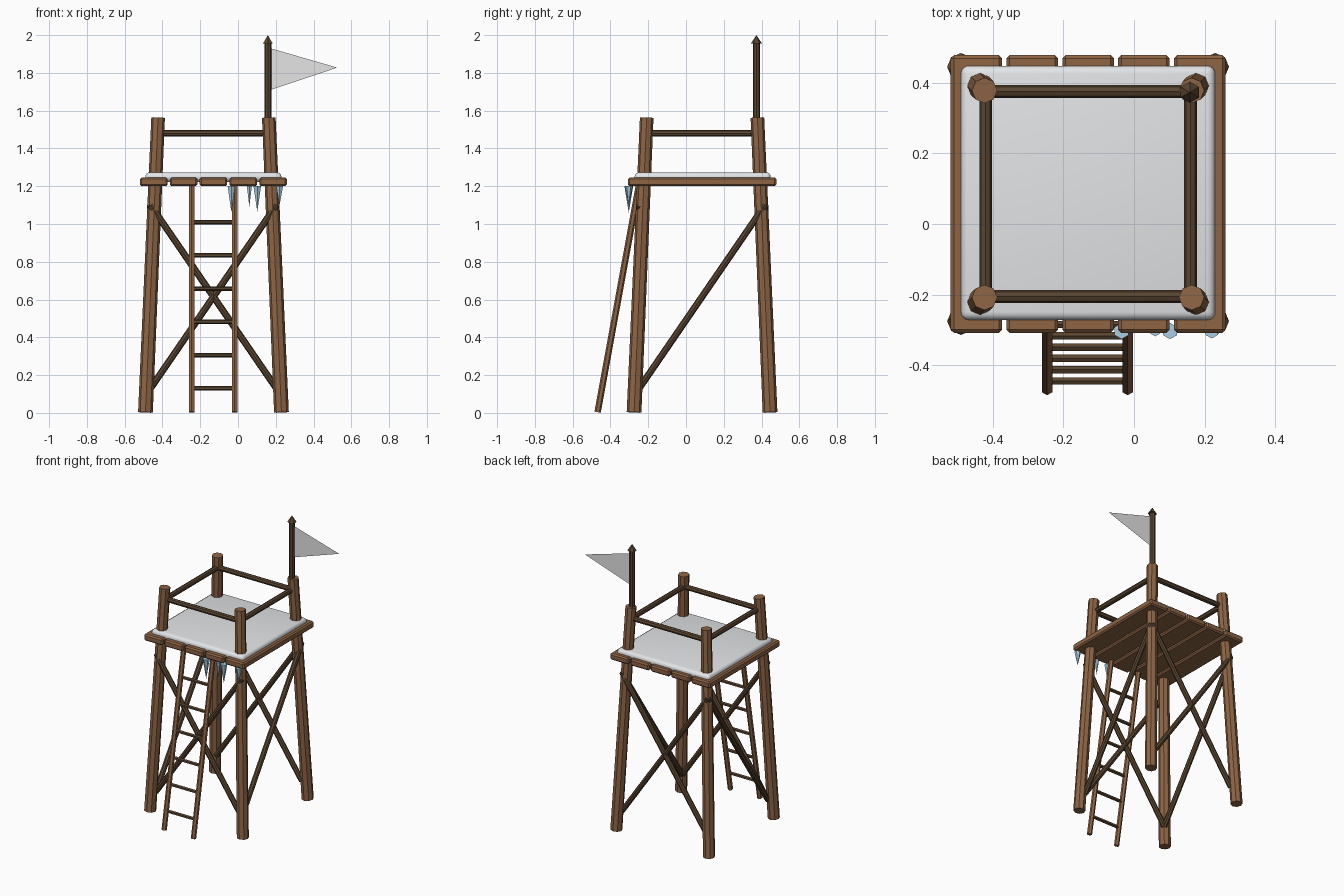
import bpy, bmesh, math
from mathutils import Vector

if "Cube" in bpy.data.objects:
    bpy.data.objects.remove(bpy.data.objects["Cube"], do_unlink=True)


def material(name, rgb):
    m = bpy.data.materials.new(name)
    m.use_nodes = True
    m.diffuse_color = (*rgb, 1)
    bsdf = m.node_tree.nodes["Principled BSDF"]
    bsdf.inputs["Base Color"].default_value = (*rgb, 1)
    bsdf.inputs["Roughness"].default_value = 0.9
    return m


WOOD = material("brown wood", (0.27, 0.13, 0.06))
DARK = material("dark wood", (0.10, 0.06, 0.03))
SNOW = material("snow white", (0.86, 0.88, 0.90))
CLOTH = material("pale cloth", (0.78, 0.78, 0.78))
ICE = material("ice blue", (0.40, 0.62, 0.78))

CX, CY = -0.13, 0.085          # tower axis
DECK_Z = 1.2
SIGNS = (-1, 1)


def add(name, bm, mat):
    mesh = bpy.data.meshes.new(name)
    bm.to_mesh(mesh)
    bm.free()
    mesh.materials.append(mat)
    obj = bpy.data.objects.new(name, mesh)
    bpy.context.collection.objects.link(obj)
    return obj


def pole(name, a, b, r1, r2, mat, sides=8):
    """Round bar (or cone when r2 is 0) between two points."""
    a, b = Vector(a), Vector(b)
    d = b - a
    bm = bmesh.new()
    bmesh.ops.create_cone(bm, cap_ends=True, segments=sides,
                          radius1=r1, radius2=r2, depth=d.length)
    rot = d.to_track_quat('Z', 'Y').to_matrix().to_4x4()
    bm.transform(rot)
    bmesh.ops.translate(bm, verts=bm.verts, vec=(a + b) / 2)
    return add(name, bm, mat)


def block(name, centre, size, bevel, segments, mat):
    bm = bmesh.new()
    bmesh.ops.create_cube(bm, size=1)
    bmesh.ops.scale(bm, verts=bm.verts, vec=size)
    bmesh.ops.bevel(bm, geom=bm.edges[:], offset=bevel, segments=segments,
                    affect='EDGES', profile=0.5)
    bmesh.ops.translate(bm, verts=bm.verts, vec=centre)
    return add(name, bm, mat)


def corner(sx, sy, half, z):
    return (CX + sx * half, CY + sy * half, z)


# Splayed legs that continue up as railing posts
for sx in SIGNS:
    for sy in SIGNS:
        name = ("back" if sy > 0 else "front") + ("_left" if sx > 0 else "_right") + "_leg"
        pole(name, corner(sx, sy, 0.36, 0.003), corner(sx, sy, 0.293, 1.563),
             0.039, 0.036, WOOD)

# Handrails around the deck
RAIL, RAIL_Z = 0.29, 1.48
for s in SIGNS:
    pole("handrail_across", corner(-1, s, RAIL, RAIL_Z), corner(1, s, RAIL, RAIL_Z), 0.018, 0.018, DARK)
    pole("handrail_side", corner(s, -1, RAIL, RAIL_Z), corner(s, 1, RAIL, RAIL_Z), 0.018, 0.018, DARK)

# Braces: crossed on front and back, single on each side
BRACE, LOW, HIGH = 0.333, 0.13, 1.1
for s in SIGNS:
    for t in SIGNS:
        pole("cross_brace", corner(-t, s, BRACE, LOW), corner(t, s, BRACE, HIGH), 0.018, 0.018, DARK)
    pole("side_brace", corner(s, -1, BRACE, LOW), corner(s, 1, BRACE, HIGH), 0.018, 0.018, DARK)

# Deck planks and the snow lying on them
PITCH = 0.158
for i in range(5):
    block("deck_plank", (CX + (i - 2) * PITCH, CY, DECK_Z + 0.023),
          (0.146, 0.786, 0.046), 0.009, 1, WOOD)
snow = block("snow_layer", (CX, CY + 0.003, DECK_Z + 0.048), (0.72, 0.72, 0.05), 0.023, 4, SNOW)
snow.data.shade_smooth()

# Leaning ladder
FOOT, TOP = Vector((0, -0.468, 0.004)), Vector((0, -0.25, DECK_Z))
LADDER_X = (-0.246, -0.018)
for x in LADDER_X:
    off = Vector((x, 0, 0))
    pole("ladder_rail", FOOT + off, TOP + off, 0.017, 0.017, WOOD, 6)
for i in range(6):
    z = 0.13 + i * 0.176
    y = FOOT.lerp(TOP, z / DECK_Z).y
    pole("ladder_rung", (LADDER_X[0], y, z), (LADDER_X[1], y, z), 0.012, 0.012, DARK, 6)

# Icicles under the front edge
for x, length, r in ((-0.035, 0.14, 0.023), (0.06, 0.11, 0.015),
                     (0.102, 0.135, 0.023), (0.22, 0.1, 0.021)):
    pole("icicle", (x, -0.303, DECK_Z), (x, -0.303, DECK_Z - length), r, 0, ICE, 6)

# Flagpole with pointed cap and pennant
px, py = CX + 0.288, CY + 0.288
pole("flagpole", (px, py, 1.5), (px, py, 1.96), 0.019, 0.019, DARK)
pole("flagpole_cap", (px, py, 1.955), (px, py, 2.0), 0.03, 0, DARK, 6)
bm = bmesh.new()
bm.faces.new([bm.verts.new((x, py, z)) for x, z in
              ((px + 0.015, 1.71), (0.525, 1.828), (px + 0.015, 1.93))])
add("pennant", bm, CLOTH)
